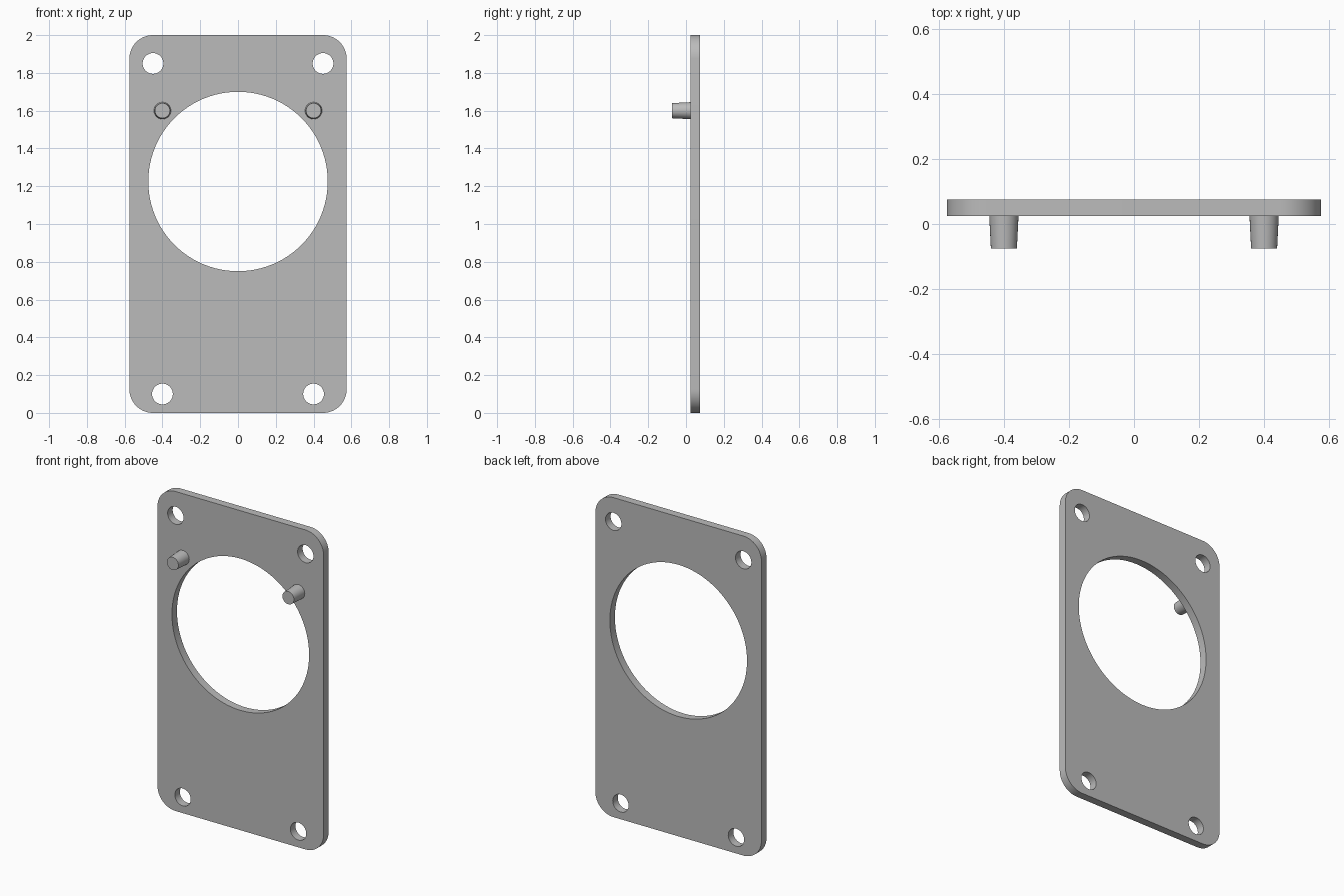
import bpy, bmesh, math
from mathutils import Matrix, Vector

cube = bpy.data.objects.get("Cube")
if cube:
    bpy.data.objects.remove(cube, do_unlink=True)

FRONT, BACK = 0.025, 0.075

grey = bpy.data.materials.new("plain grey")
grey.use_nodes = True
colour = (0.5, 0.5, 0.5, 1)
grey.diffuse_color = colour
grey.node_tree.nodes["Principled BSDF"].inputs["Base Color"].default_value = colour


def finish(bm, name):
    bmesh.ops.recalc_face_normals(bm, faces=bm.faces)
    mesh = bpy.data.meshes.new(name)
    bm.to_mesh(mesh)
    bm.free()
    mesh.materials.append(grey)
    obj = bpy.data.objects.new(name, mesh)
    bpy.context.collection.objects.link(obj)
    bpy.ops.object.select_all(action='DESELECT')
    obj.select_set(True)
    bpy.context.view_layer.objects.active = obj
    bpy.ops.object.shade_smooth_by_angle(angle=math.radians(30))
    return obj


def arc(x, z, radius, start, sweep, steps):
    return [(x + radius * math.cos(start + sweep * i / steps),
             z + radius * math.sin(start + sweep * i / steps)) for i in range(steps)]


def circle(x, z, radius, steps):
    return arc(x, z, radius, 0, math.tau, steps)


# Rounded outline of the plate
half_width, height, corner = 0.575, 2.0, 0.125
cx = half_width - corner
quarter = math.pi / 2
outline = []
for i, (x, z) in enumerate([(cx, height - corner), (-cx, height - corner),
                            (-cx, corner), (cx, corner)]):
    outline += arc(x, z, corner, i * quarter, quarter, 16)
    outline.append((x + corner * round(math.cos((i + 1) * quarter)),
                    z + corner * round(math.sin((i + 1) * quarter))))

# Large opening and four screw holes
loops = [outline, circle(0, 1.225, 0.475, 96)]
for side in (-1, 1):
    loops.append(circle(side * 0.45, 1.85, 0.055, 32))
    loops.append(circle(side * 0.4, 0.1, 0.055, 32))

# Plate: fill between the loops, then give it thickness
bm = bmesh.new()
for loop in loops:
    verts = [bm.verts.new((x, FRONT, z)) for x, z in loop]
    for a, b in zip(verts, verts[1:] + verts[:1]):
        bm.edges.new((a, b))
bmesh.ops.triangle_fill(bm, edges=bm.edges[:], use_beauty=True, normal=Vector((0, -1, 0)))
result = bmesh.ops.extrude_face_region(bm, geom=bm.faces[:], use_keep_orig=True)
moved = [g for g in result["geom"] if isinstance(g, bmesh.types.BMVert)]
bmesh.ops.translate(bm, verts=moved, vec=(0, BACK - FRONT, 0))
finish(bm, "mounting_plate")

# Tapered locating pegs on the front
for side, name in ((1, "left_peg"), (-1, "right_peg")):
    bm = bmesh.new()
    bmesh.ops.create_cone(bm, cap_ends=True, segments=32, radius1=0.045,
                          radius2=0.04, depth=0.1,
                          matrix=Matrix.Translation((side * 0.4, FRONT - 0.05, 1.6))
                          @ Matrix.Rotation(quarter, 4, 'X'))
    finish(bm, name)
